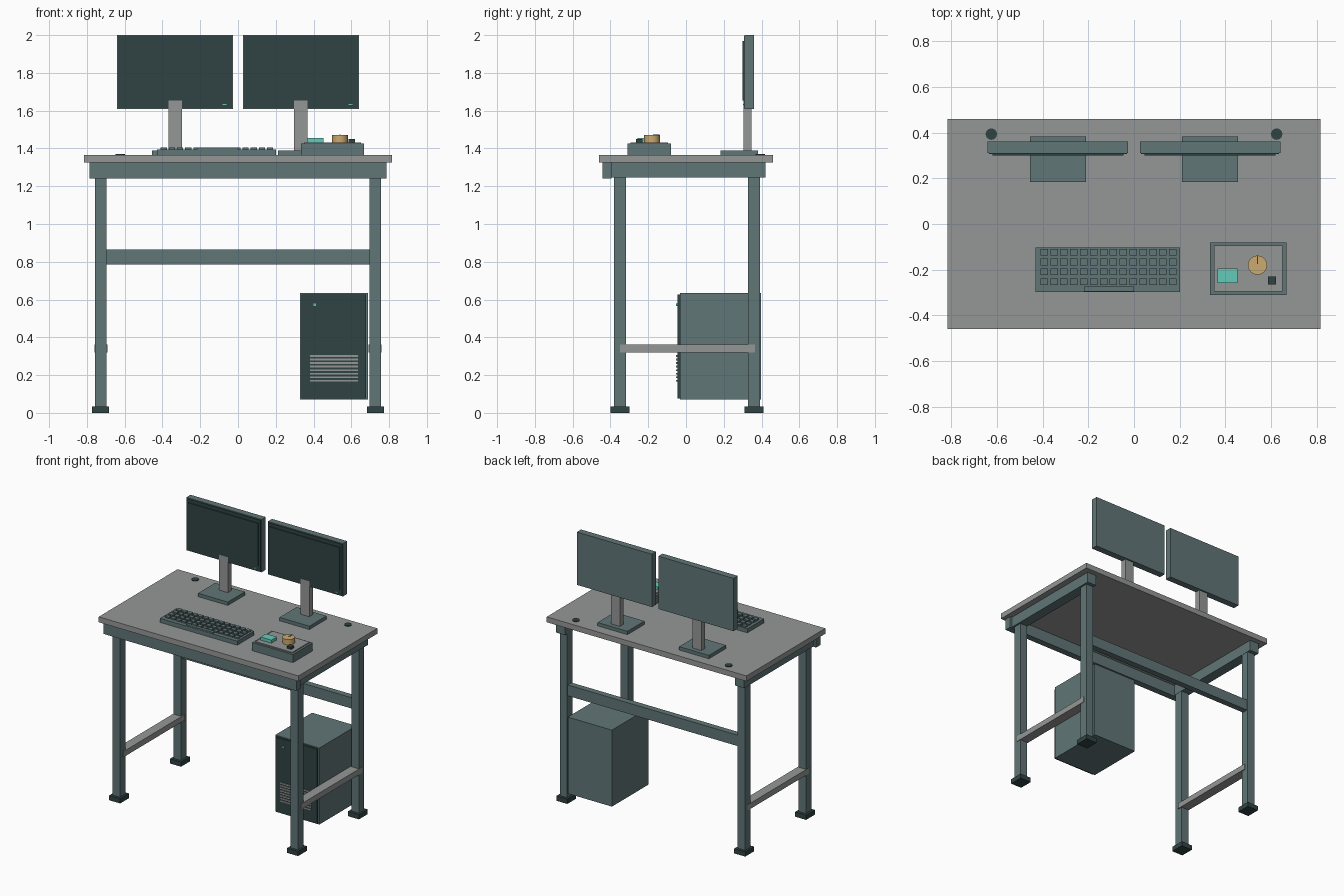
import bpy
import bmesh
from mathutils import Matrix, Vector

old = bpy.data.objects.get("Cube")
if old:
    bpy.data.objects.remove(old, do_unlink=True)


def material(name, rgb):
    mat = bpy.data.materials.new(name)
    mat.use_nodes = True
    mat.diffuse_color = (*rgb, 1)
    mat.node_tree.nodes["Principled BSDF"].inputs["Base Color"].default_value = (*rgb, 1)
    return mat


STEEL = material("blue grey steel", (0.12, 0.18, 0.185))
DARK = material("dark slate", (0.03, 0.057, 0.057))
GREY = material("light grey", (0.30, 0.31, 0.305))
TAN = material("tan", (0.60, 0.40, 0.16))
TEAL = material("teal", (0.13, 0.60, 0.48))


def finish(name, bm, mat):
    mesh = bpy.data.meshes.new(name)
    bm.to_mesh(mesh)
    bm.free()
    mesh.materials.append(mat)
    obj = bpy.data.objects.new(name, mesh)
    bpy.context.collection.objects.link(obj)
    return obj


def add_box(bm, x, y, z):
    """Add a box given its (low, high) range on each axis."""
    centre = Vector([(a + b) / 2 for a, b in (x, y, z)])
    size = [abs(b - a) for a, b in (x, y, z)]
    bmesh.ops.create_cube(bm, size=1, matrix=Matrix.Translation(centre) @ Matrix.Diagonal((*size, 1)))


def box(name, mat, x, y, z):
    bm = bmesh.new()
    add_box(bm, x, y, z)
    return finish(name, bm, mat)


def cylinder(name, mat, x, y, z, radius, sides):
    bm = bmesh.new()
    bmesh.ops.create_cone(bm, cap_ends=True, segments=sides, radius1=radius, radius2=radius,
                          depth=z[1] - z[0], matrix=Matrix.Translation((x, y, sum(z) / 2)))
    obj = finish(name, bm, mat)
    bpy.context.view_layer.objects.active = obj
    obj.select_set(True)
    bpy.ops.object.shade_smooth_by_angle()
    obj.select_set(False)
    return obj


def around(centre, half):
    return (centre - half, centre + half)


# Desk frame
TOP = 1.365
box("tabletop", GREY, (-0.816, 0.816), (-0.46, 0.46), (1.325, TOP))
box("front_apron", STEEL, (-0.787, 0.787), (-0.443, -0.395), (1.24, 1.325))
box("back_rail", STEEL, (-0.70, 0.70), (0.34, 0.385), (0.785, 0.865))

for side, s in (("left", 1), ("right", -1)):
    box(side + "_side_apron", STEEL, (s * 0.695, s * 0.77), (-0.395, 0.42), (1.247, 1.325))
    box(side + "_stretcher", GREY, (s * 0.69, s * 0.76), (-0.35, 0.365), (0.32, 0.362))
    for end, y in (("front", -0.35), ("back", 0.36)):
        box(f"{end}_{side}_leg", STEEL, around(s * 0.727, 0.03), around(y, 0.032), (0.03, 1.325))
        box(f"{end}_{side}_foot", DARK, around(s * 0.727, 0.045), around(y, 0.051), (0, 0.035))
    cylinder(side + "_cable_grommet", DARK, s * 0.624, 0.393, (TOP, TOP + 0.005), 0.025, 16)

# Monitors
for side, c in (("left", 0.333), ("right", -0.333)):
    box(side + "_monitor_base", STEEL, around(c, 0.122), (0.183, 0.382), (TOP, 1.39))
    box(side + "_monitor_neck", GREY, around(c, 0.036), (0.305, 0.348), (1.39, 1.66))
    box(side + "_monitor_case", STEEL, around(c, 0.307), (0.311, 0.36), (1.61, 2.0))
    box(side + "_monitor_bezel", DARK, around(c, 0.302), (0.306, 0.311), (1.615, 1.995))
    box(side + "_monitor_screen", DARK, around(c, 0.286), (0.299, 0.306), (1.655, 1.97))
    box(side + "_monitor_light", TEAL, around(c + 0.262, 0.01), (0.301, 0.306), (1.629, 1.636))

# Keyboard
box("keyboard_body", STEEL, (-0.43, 0.202), (-0.297, -0.102), (TOP, 1.395))
keys = bmesh.new()
for row in range(4):
    for col in range(14):
        add_box(keys, around(-0.393 + col * 0.0433, 0.0165), around(-0.123 - row * 0.0432, 0.0145),
                (1.395, 1.405))
add_box(keys, (-0.218, 0), (-0.295, -0.273), (1.395, 1.405))
finish("keyboard_keys", keys, STEEL)

# Control box
box("control_box", STEEL, (0.333, 0.666), (-0.31, -0.08), (TOP, 1.425))
box("control_panel", GREY, (0.35, 0.65), (-0.295, -0.094), (1.425, 1.432))
box("teal_button", TEAL, (0.365, 0.453), (-0.258, -0.195), (1.432, 1.455))
cylinder("dial", TAN, 0.54, -0.18, (1.432, 1.472), 0.042, 24)
box("dial_pointer", DARK, around(0.54, 0.003), (-0.175, -0.14), (1.472, 1.475))
box("dark_button", DARK, (0.585, 0.62), (-0.265, -0.23), (1.432, 1.449))

# Computer tower
box("tower_case", STEEL, (0.327, 0.688), (-0.032, 0.397), (0.07, 0.635))
box("tower_front_panel", DARK, (0.337, 0.678), (-0.046, -0.032), (0.077, 0.628))
vents = bmesh.new()
for i in range(8):
    add_box(vents, (0.38, 0.634), (-0.052, -0.046), around(0.17 + i * 0.0188, 0.0045))
finish("tower_vents", vents, GREY)
box("tower_power_light", TEAL, around(0.407, 0.006), (-0.052, -0.046), around(0.572, 0.006))
